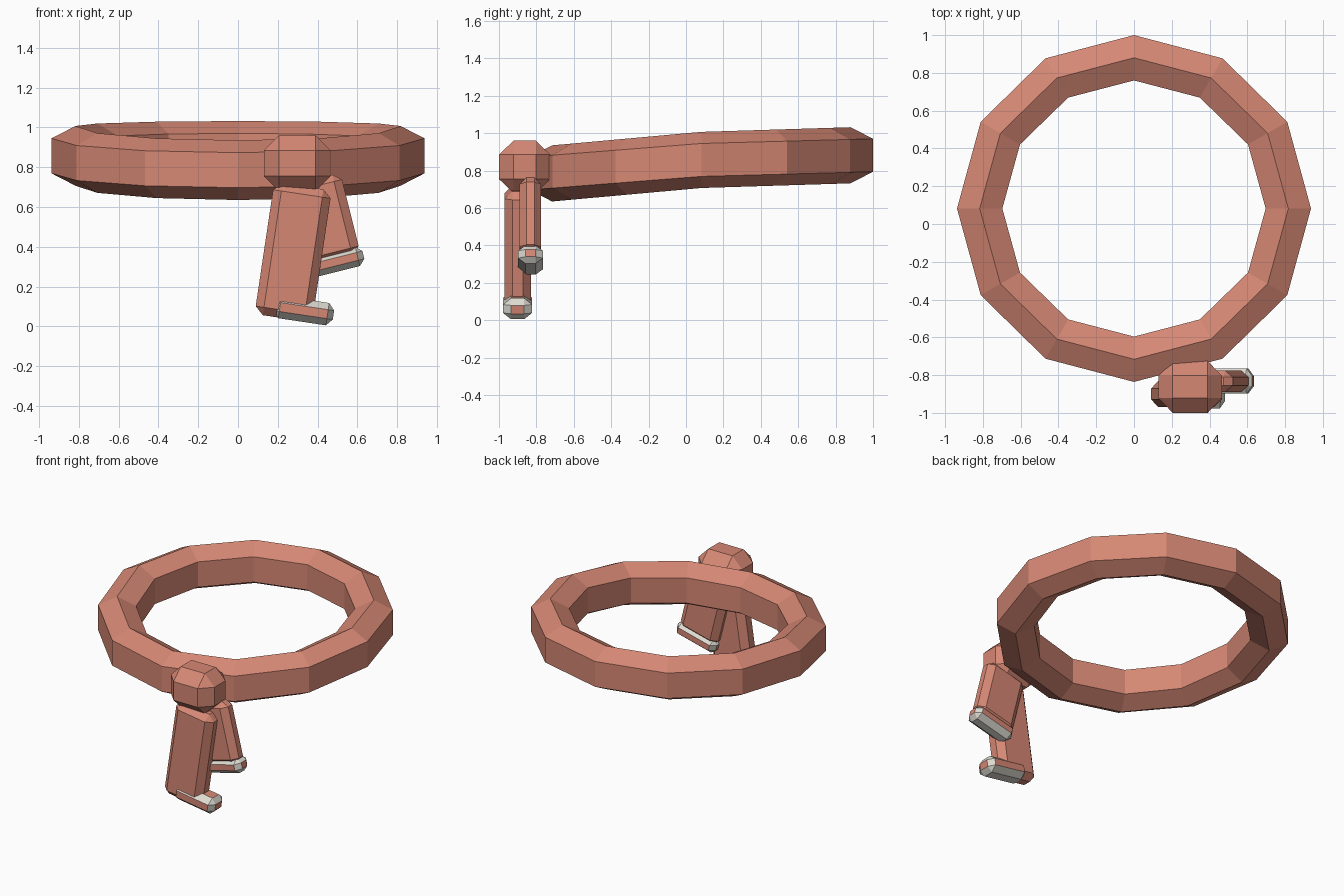
import bpy, bmesh, math
from itertools import product
from mathutils import Vector, Matrix

if "Cube" in bpy.data.objects:
    bpy.data.objects.remove(bpy.data.objects["Cube"])


def material(name, rgb):
    m = bpy.data.materials.new(name)
    m.diffuse_color = (*rgb, 1)
    m.use_nodes = True
    m.node_tree.nodes["Principled BSDF"].inputs["Base Color"].default_value = m.diffuse_color
    return m


RED = material("salmon_red", (0.67, 0.245, 0.175))
WHITE = material("off_white", (0.72, 0.70, 0.63))


def add_object(name, bm, mats):
    bmesh.ops.recalc_face_normals(bm, faces=bm.faces)
    mesh = bpy.data.meshes.new(name)
    bm.to_mesh(mesh)
    bm.free()
    for m in mats:
        mesh.materials.append(m)
    ob = bpy.data.objects.new(name, mesh)
    bpy.context.collection.objects.link(ob)
    return ob


def chamfer_box(name, lo, hi, cut, tilt=0, trim=False):
    """Box from lo to hi with chamfered edges, tilted about the y axis through the origin."""
    lo, hi, cut = Vector(lo), Vector(hi), Vector(cut)
    c, h = (lo + hi) / 2, (hi - lo) / 2
    bm = bmesh.new()
    for s in product((-1, 1), repeat=3):
        for axis in range(3):
            p = [c[i] + s[i] * (h[i] - (0 if i == axis else cut[i])) for i in range(3)]
            bm.verts.new(p)
    bmesh.ops.convex_hull(bm, input=bm.verts)
    bmesh.ops.dissolve_limit(bm, angle_limit=0.02, verts=bm.verts, edges=bm.edges)
    bmesh.ops.recalc_face_normals(bm, faces=bm.faces)
    if trim:  # light chamfers and underside
        for f in bm.faces:
            f.normal_update()
            flat = max(abs(v) for v in f.normal) > 0.98
            f.material_index = 0 if flat and f.normal.z > -0.9 else 1
    bm.transform(Matrix.Rotation(math.radians(tilt), 4, 'Y'))
    return add_object(name, bm, [RED, WHITE])


# Belt loop: hexagonal section swept around twelve corners, dipping to the front
N = 12
SECTION = [(0.12, 0.088), (0, 0.15), (-0.12, 0.088), (-0.12, -0.088), (0, -0.15), (0.12, -0.088)]
bm = bmesh.new()
rings = []
for i in range(N):
    a = 2 * math.pi * i / N
    s = math.sin(a)
    z0 = 0.857 + (0.025 if s > 0 else 0.072) * s
    rings.append([bm.verts.new(((0.817 + r) * math.cos(a), 0.082 + (0.798 + r) * s, z0 + z))
                  for r, z in SECTION])
for i in range(N):
    a, b = rings[i], rings[(i + 1) % N]
    for j in range(6):
        k = (j + 1) % 6
        bm.faces.new((a[j], b[j], b[k], a[k]))
add_object("belt_loop", bm, [RED])

# Knot
chamfer_box("knot", (0.13, -1.0, 0.68), (0.465, -0.725, 0.96), (0.075, 0.078, 0.075))

# Hanging tails with trimmed tips
chamfer_box("front_tail", (0.073, -0.97, 0.074), (0.365, -0.83, 0.745), (0.042, 0.042, 0.04), 8.5)
chamfer_box("front_tail_tip", (0.164, -0.978, 0.0705), (0.466, -0.823, 0.184),
            (0.03, 0.042, 0.034), 8.5, True)
chamfer_box("back_tail", (0.39, -0.89, 0.21), (0.686, -0.775, 0.625), (0.042, 0.036, 0.035), -14)
chamfer_box("back_tail_tip", (0.39, -0.898, 0.146), (0.698, -0.765, 0.246),
            (0.03, 0.04, 0.03), -14, True)
